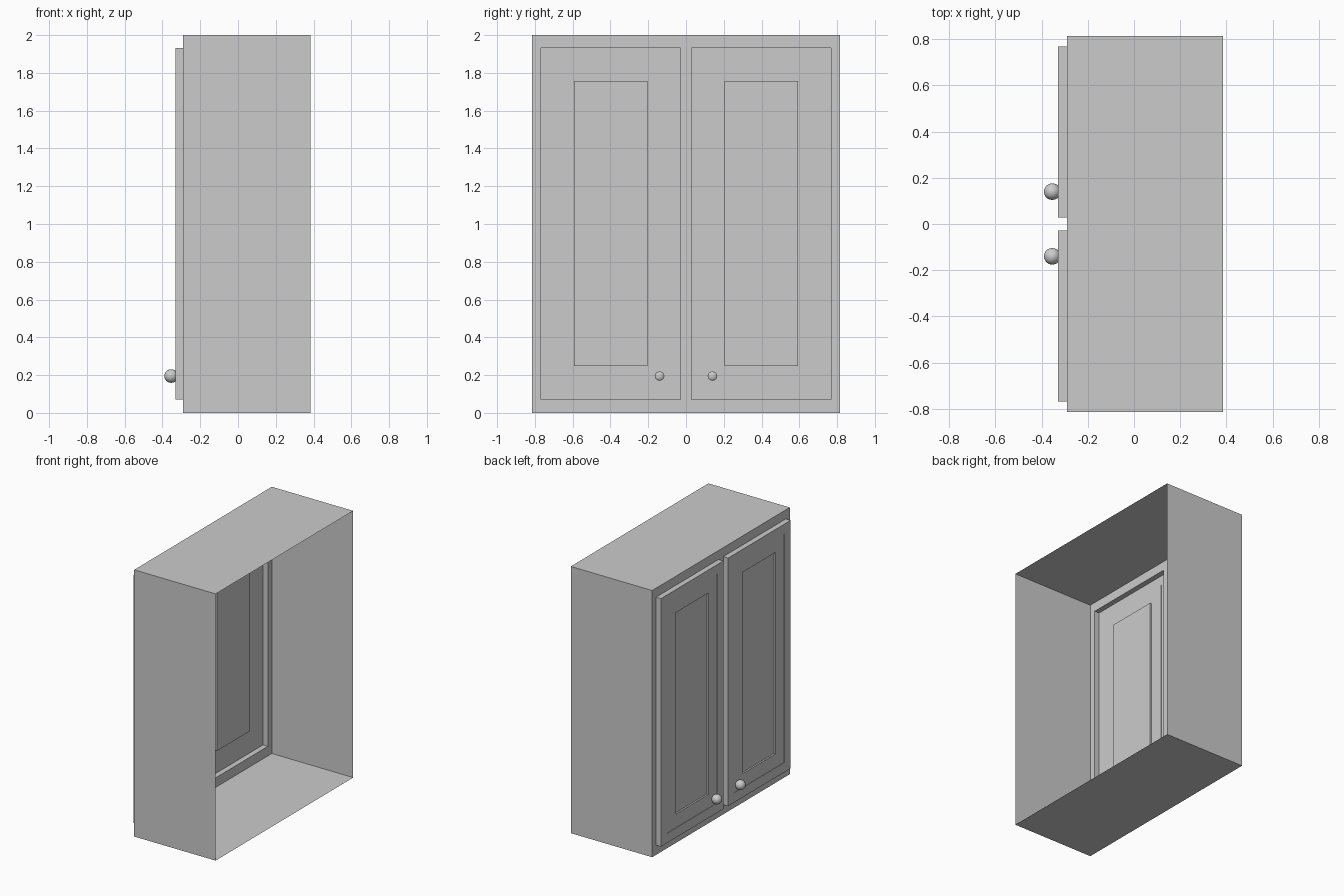
import bpy
import bmesh
from mathutils import Matrix

if "Cube" in bpy.data.objects:
    bpy.data.objects.remove(bpy.data.objects["Cube"], do_unlink=True)

# One plain grey for the whole cabinet
grey = bpy.data.materials.new("plain_grey")
grey.use_nodes = True
GREY = (0.6, 0.6, 0.6, 1.0)
grey.diffuse_color = GREY
grey.node_tree.nodes["Principled BSDF"].inputs["Base Color"].default_value = GREY

HALF_WIDTH, HEIGHT = 0.815, 2.0
BACK, FACE, DOOR_FACE = 0.385, -0.29, -0.33
DOOR_IN, DOOR_OUT = 0.028, 0.768
DOOR_LOW, DOOR_HIGH = 0.072, 1.932


def finish(name, bm):
    mesh = bpy.data.meshes.new(name)
    bm.to_mesh(mesh)
    bm.free()
    mesh.materials.append(grey)
    obj = bpy.data.objects.new(name, mesh)
    bpy.context.collection.objects.link(obj)
    return obj


def rect(bm, x, y0, y1, z0, z1):
    """Rectangle of vertices, counter-clockwise as seen from -x."""
    corners = ((y1, z0), (y0, z0), (y0, z1), (y1, z1))
    return [bm.verts.new((x, y, z)) for y, z in corners]


def stepped(bm, y0, y1, z0, z1, profile):
    """Join nested rectangles given as (inset, x); returns the last one."""
    last = None
    for inset, x in profile:
        loop = rect(bm, x, y0 + inset, y1 - inset, z0 + inset, z1 - inset)
        if last:
            for i in range(4):
                j = (i + 1) % 4
                bm.faces.new((last[i], last[j], loop[j], loop[i]))
        last = loop
    return last


# Carcass: thin walls, open back, face frame with two door openings
bm = bmesh.new()
stepped(bm, -HALF_WIDTH, HALF_WIDTH, 0, HEIGHT, [(0, BACK), (0, FACE)])
ys = [-HALF_WIDTH, -DOOR_OUT, -DOOR_IN, DOOR_IN, DOOR_OUT, HALF_WIDTH]
zs = [0, DOOR_LOW, DOOR_HIGH, HEIGHT]
for col in range(5):
    for row in range(3):
        if row == 1 and col in (1, 3):
            continue
        bm.faces.new(rect(bm, FACE, ys[col], ys[col + 1], zs[row], zs[row + 1]))
bmesh.ops.remove_doubles(bm, verts=bm.verts, dist=0.0001)
bmesh.ops.dissolve_limit(bm, angle_limit=0.01, verts=bm.verts, edges=bm.edges)
finish("cabinet_carcass", bm)

# Doors: raised hollow shells with a shallow outer step and a sunken panel
door_profile = [
    (0, FACE), (0, DOOR_FACE),
    (0.072, DOOR_FACE), (0.072, DOOR_FACE + 0.003),
    (0.175, DOOR_FACE + 0.003), (0.175, DOOR_FACE + 0.015),
]
for side, y0, y1 in (("left", DOOR_IN, DOOR_OUT), ("right", -DOOR_OUT, -DOOR_IN)):
    bm = bmesh.new()
    bm.faces.new(stepped(bm, y0, y1, DOOR_LOW, DOOR_HIGH, door_profile))
    finish(side + "_door", bm)

    # Round knob near the lower inner corner
    bm = bmesh.new()
    knob_y = 0.14 if side == "left" else -0.14
    bmesh.ops.create_uvsphere(bm, u_segments=20, v_segments=12, radius=0.036,
                              matrix=Matrix.Translation((-0.354, knob_y, 0.195)))
    for face in bm.faces:
        face.smooth = True
    finish(side + "_knob", bm)
